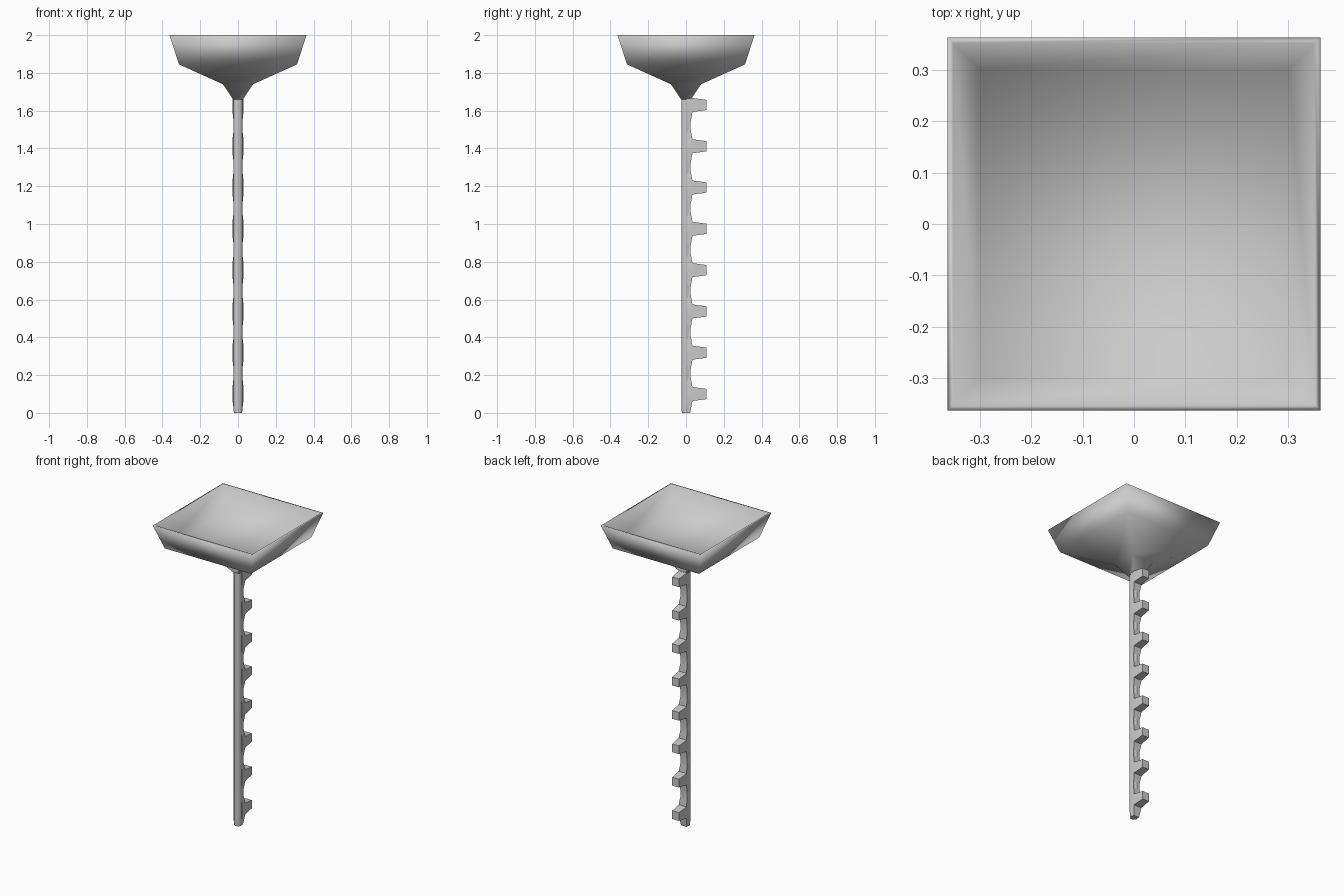
import bpy, bmesh, math

if "Cube" in bpy.data.objects:
    bpy.data.objects.remove(bpy.data.objects["Cube"])


def loft(name, rings, smooth_angle=None):
    """Skin a list of closed rings with quads and cap both ends."""
    bm = bmesh.new()
    loops = [[bm.verts.new(p) for p in ring] for ring in rings]
    n = len(loops[0])
    for a, b in zip(loops, loops[1:]):
        for i in range(n):
            j = (i + 1) % n
            bm.faces.new((a[i], a[j], b[j], b[i]))
    bm.faces.new(loops[0][::-1])
    bm.faces.new(loops[-1])
    bmesh.ops.recalc_face_normals(bm, faces=bm.faces)
    mesh = bpy.data.meshes.new(name)
    bm.to_mesh(mesh)
    bm.free()
    obj = bpy.data.objects.new(name, mesh)
    bpy.context.collection.objects.link(obj)
    bpy.ops.object.select_all(action='DESELECT')
    obj.select_set(True)
    bpy.context.view_layer.objects.active = obj
    if smooth_angle is None:
        bpy.ops.object.shade_smooth()
    else:
        bpy.ops.object.shade_smooth_by_angle(angle=math.radians(smooth_angle))
    return obj


def rect(hx, y0, y1, z):
    return [(-hx, y0, z), (hx, y0, z), (hx, y1, z), (-hx, y1, z)]


def octagon(r, z):
    k = r / math.cos(math.pi / 8)
    return [(k * math.cos(math.pi / 8 + i * math.pi / 4),
             k * math.sin(math.pi / 8 + i * math.pi / 4), z) for i in range(8)]


# square bowl: outside up from the neck, over the thin rim, down to the floor
profile = [(0.026, 1.66), (0.08, 1.74), (0.312, 1.845), (0.363, 2.0),
           (0.352, 2.0), (0.302, 1.857)]
loft("bowl", [rect(h, -h, h, z) for h, z in profile])

# straight stem with a slightly tapered foot
loft("stem", [octagon(0.022, 0), octagon(0.025, 0.04), octagon(0.025, 1.68)], 50)

# rippled backing strip, widest at each tooth
PITCH, FIRST, COUNT = 0.2186, 0.1, 8
rings = [rect(0.02, 0.0, 0.022, 0.0)]
for i in range(COUNT):
    z = FIRST + i * PITCH
    rings += [rect(0.029, 0.0, 0.034, z - 0.038), rect(0.029, 0.0, 0.034, z + 0.038)]
    if i < COUNT - 1:
        rings += [rect(0.022, 0.0, 0.023, z + PITCH / 2 - 0.012),
                  rect(0.022, 0.0, 0.023, z + PITCH / 2 + 0.012)]
loft("backing_strip", rings, 50)

# tapered teeth along the back
for i in range(COUNT):
    z = FIRST + i * PITCH
    sections = [(0.02, 0.029, 0.038), (0.034, 0.029, 0.037), (0.108, 0.024, 0.027)]
    loft(f"tooth_{i + 1}", [[(-hx, y, z - hz), (hx, y, z - hz), (hx, y, z + hz), (-hx, y, z + hz)]
                            for y, hx, hz in sections], 50)
